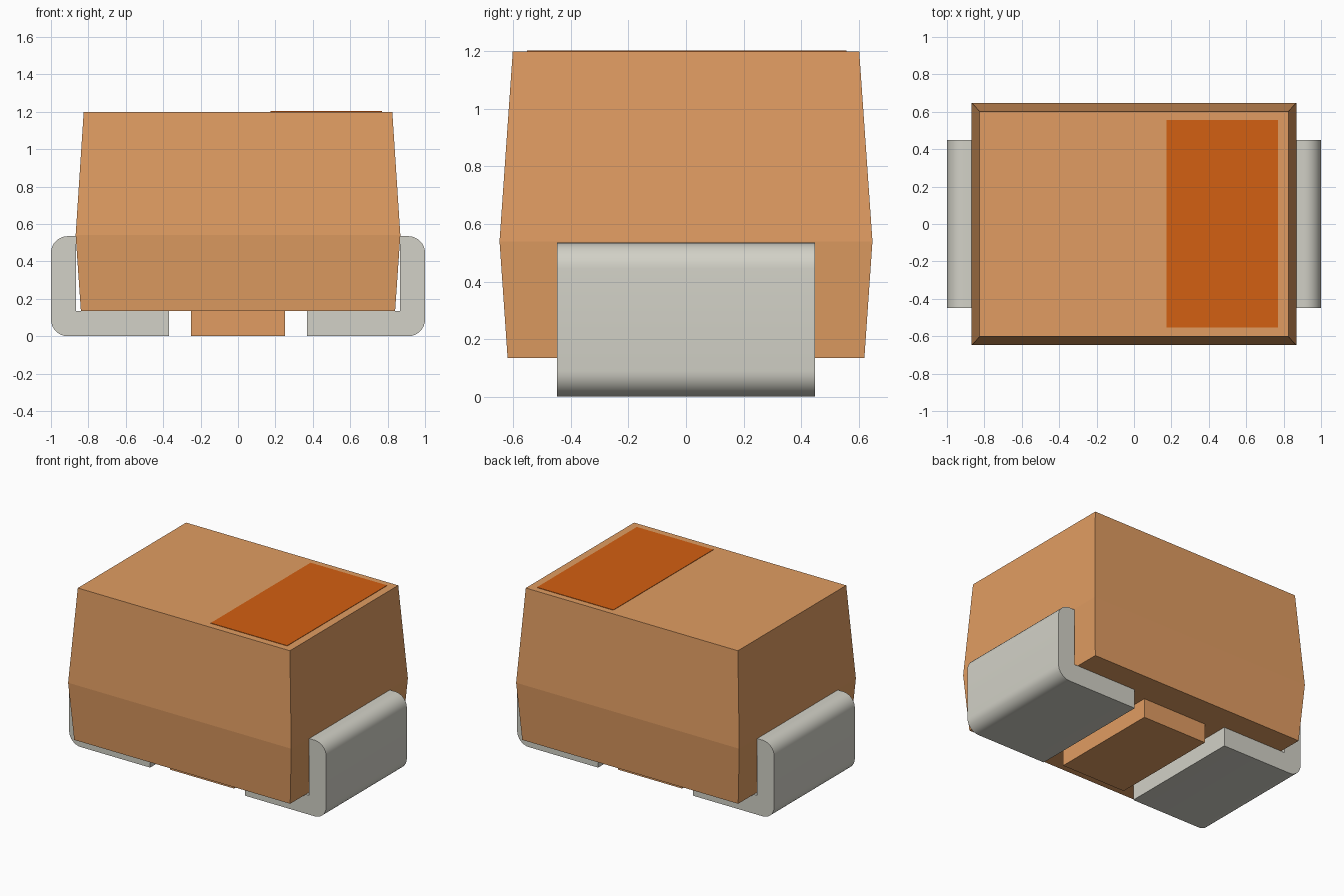
import bpy, bmesh, math

cube = bpy.data.objects.get("Cube")
if cube:
    bpy.data.objects.remove(cube, do_unlink=True)


def material(name, rgb):
    m = bpy.data.materials.new(name)
    m.use_nodes = True
    m.diffuse_color = (*rgb, 1)
    m.node_tree.nodes["Principled BSDF"].inputs["Base Color"].default_value = (*rgb, 1)
    return m


tan = material("tan_resin", (0.75, 0.335, 0.122))
orange = material("orange_marking", (0.65, 0.116, 0.006))
metal = material("grey_metal", (0.645, 0.638, 0.57))


def finish(name, bm, mat):
    bmesh.ops.recalc_face_normals(bm, faces=bm.faces)
    mesh = bpy.data.meshes.new(name)
    bm.to_mesh(mesh)
    bm.free()
    mesh.materials.append(mat)
    obj = bpy.data.objects.new(name, mesh)
    bpy.context.collection.objects.link(obj)
    return obj


def loft(name, sections, mat):
    """Stack of rectangles, each (x0, x1, y0, y1, z), skinned and capped."""
    bm = bmesh.new()
    rings = [[bm.verts.new(p) for p in ((x0, y0, z), (x1, y0, z), (x1, y1, z), (x0, y1, z))]
             for x0, x1, y0, y1, z in sections]
    for a, b in zip(rings, rings[1:]):
        for i in range(4):
            j = (i + 1) % 4
            bm.faces.new((a[i], a[j], b[j], b[i]))
    bm.faces.new(rings[0])
    bm.faces.new(rings[-1])
    return finish(name, bm, mat)


def arc(cx, cz, r, start, steps=8):
    """Quarter circle, anticlockwise from the start angle in degrees."""
    angles = [math.radians(start + 90 * i / steps) for i in range(steps + 1)]
    return [(cx + r * math.cos(a), cz + r * math.sin(a)) for a in angles]


# Moulded body, widest at the parting line
loft("body", [(-0.84, 0.84, -0.62, 0.62, 0.135),
              (-0.868, 0.868, -0.648, 0.648, 0.54),
              (-0.825, 0.825, -0.602, 0.602, 1.2)], tan)

# Centre foot under the body
loft("centre_foot", [(-0.25, 0.25, -0.4, 0.4, 0.0),
                     (-0.25, 0.25, -0.4, 0.4, 0.135)], tan)

# Polarity band on the top
loft("polarity_band", [(0.175, 0.77, -0.553, 0.557, 1.199),
                       (0.175, 0.77, -0.553, 0.557, 1.203)], orange)

# Bent metal terminals: L-shaped profile with rounded outer corners
R = 0.09
profile = ([(0.37, 0.135), (0.37, 0.0)] + arc(1 - R, R, R, -90)
           + arc(1 - R, 0.535 - R, R, 0) + [(0.866, 0.535), (0.866, 0.135)])
for side, sign in (("left", 1), ("right", -1)):
    bm = bmesh.new()
    face = bm.faces.new([bm.verts.new((sign * x, -0.448, z)) for x, z in profile])
    ext = bmesh.ops.extrude_face_region(bm, geom=[face])["geom"]
    bmesh.ops.translate(bm, vec=(0, 0.896, 0),
                        verts=[v for v in ext if isinstance(v, bmesh.types.BMVert)])
    terminal = finish(side + "_terminal", bm, metal)
    bpy.ops.object.select_all(action="DESELECT")
    terminal.select_set(True)
    bpy.context.view_layer.objects.active = terminal
    bpy.ops.object.shade_smooth_by_angle(angle=math.radians(30))
